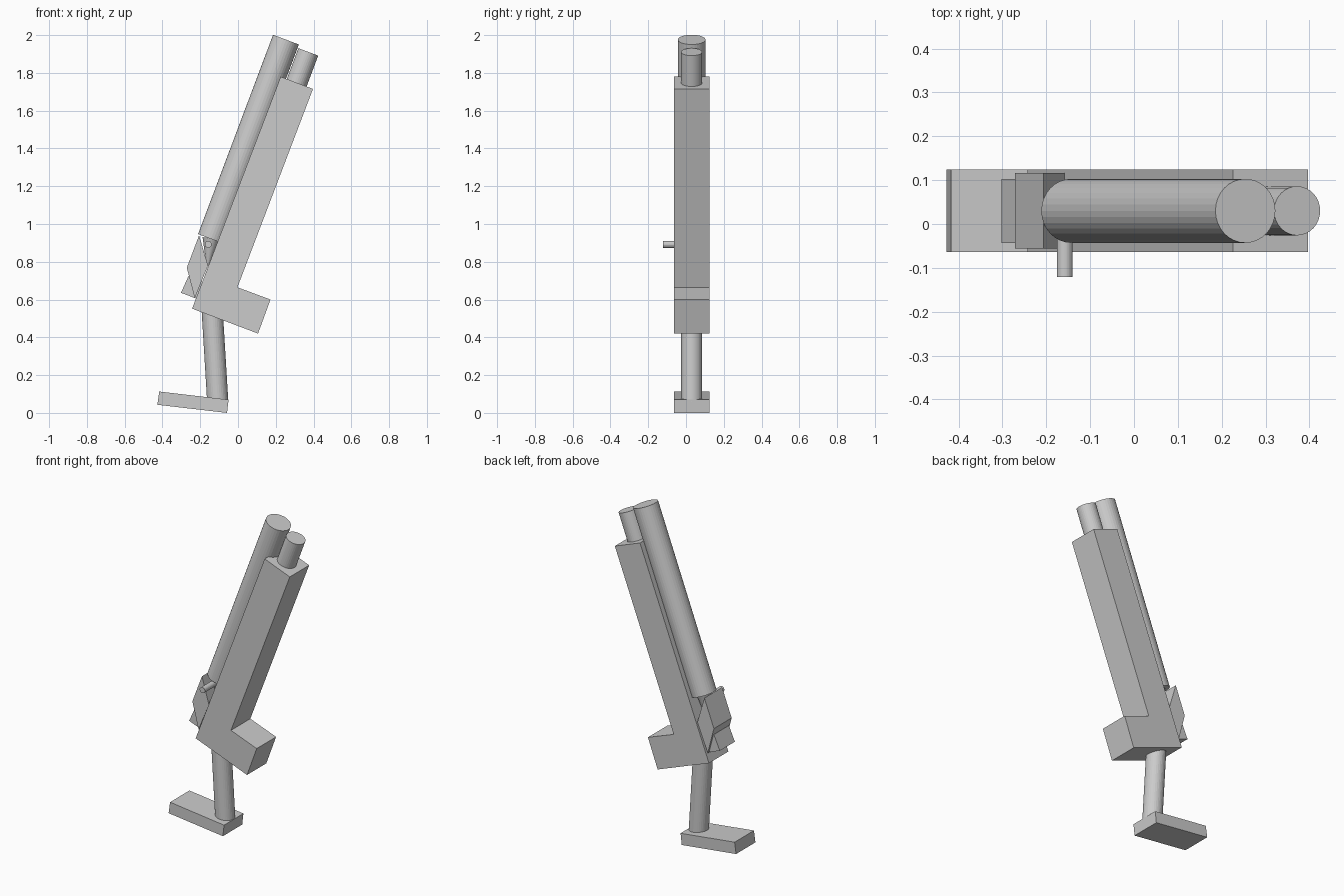
import bpy, bmesh
from mathutils import Vector

if "Cube" in bpy.data.objects:
    bpy.data.objects.remove(bpy.data.objects["Cube"])

YC = 0.03  # shared centre plane of the main parts


def finish(name, bm):
    bmesh.ops.recalc_face_normals(bm, faces=bm.faces)
    me = bpy.data.meshes.new(name)
    bm.to_mesh(me)
    bm.free()
    ob = bpy.data.objects.new(name, me)
    bpy.context.collection.objects.link(ob)
    return ob


def slab(name, profile, half):
    """Extrude an (x, z) profile symmetrically about the centre plane."""
    bm = bmesh.new()
    face = bm.faces.new([bm.verts.new((x, YC - half, z)) for x, z in profile])
    ext = bmesh.ops.extrude_face_region(bm, geom=[face])["geom"]
    verts = [g for g in ext if isinstance(g, bmesh.types.BMVert)]
    bmesh.ops.translate(bm, verts=verts, vec=(0, 2 * half, 0))
    return finish(name, bm)


def rod(name, a, b, r1, r2=None, sides=32):
    """Cylinder or cone from point a to point b."""
    a, b = Vector(a), Vector(b)
    bm = bmesh.new()
    bmesh.ops.create_cone(bm, cap_ends=True, segments=sides, radius1=r1,
                          radius2=r1 if r2 is None else r2, depth=(b - a).length)
    ob = finish(name, bm)
    ob.data.transform((b - a).to_track_quat('Z', 'Y').to_matrix().to_4x4())
    ob.location = (a + b) / 2
    return ob


# Long L-shaped body
slab("body", [(-0.243, 0.552), (0.106, 0.42), (0.172, 0.6), (-0.003, 0.665),
              (0.397, 1.715), (0.226, 1.78)], 0.094)

# Slanted block and small block behind it
slab("rear_block", [(-0.206, 0.94), (-0.271, 0.769), (-0.229, 0.607),
                    (-0.159, 0.78)], 0.086)
slab("rear_lower_block", [(-0.262, 0.725), (-0.302, 0.636), (-0.20, 0.597),
                          (-0.18, 0.69)], 0.073)

# Upper tubes
rod("large_tube", (-0.143, 0.03, 0.921), (0.254, 0.03, 1.976), 0.073)
rod("small_tube", (0.25, 0.03, 1.585), (0.372, 0.03, 1.911), 0.056)

# Tapered tip under the large tube, with its side peg
rod("tube_tip", (-0.143, 0.03, 0.925), (-0.161, 0.03, 0.78), 0.045, 0.006)
rod("side_peg", (-0.158, 0.03, 0.892), (-0.158, -0.121, 0.892), 0.018)

# Lower post and foot
rod("lower_post", (-0.107, 0.03, 0.055), (-0.139, 0.03, 0.58), 0.056)
slab("foot", [(-0.417, 0.113), (-0.05, 0.07), (-0.058, 0.0), (-0.427, 0.043)], 0.094)
